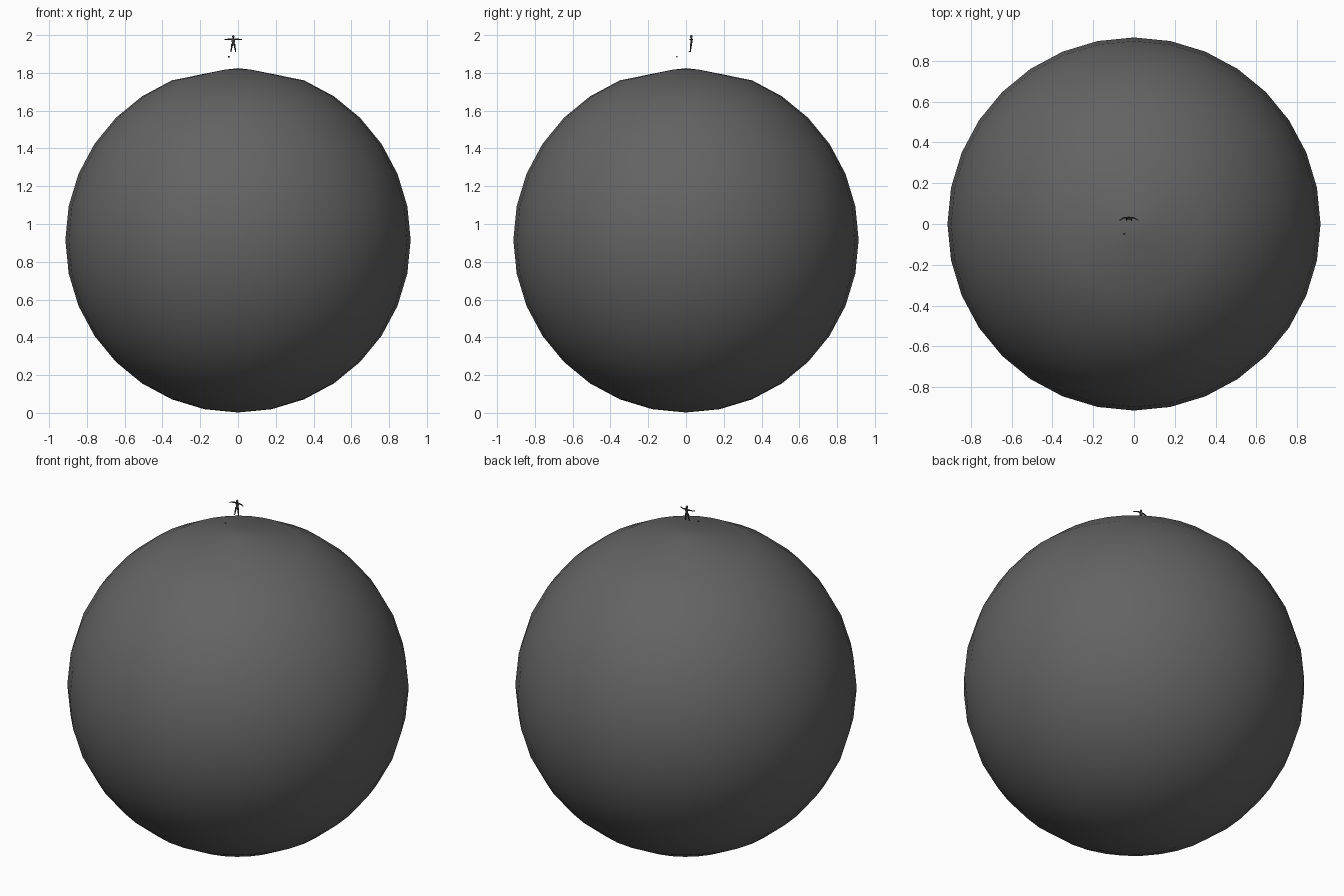
import bpy
import bmesh
from math import pi, sin, cos
from mathutils import Vector

cube = bpy.data.objects.get("Cube")
if cube:
    bpy.data.objects.remove(cube, do_unlink=True)


def material(name, value):
    mat = bpy.data.materials.new(name)
    mat.use_nodes = True
    colour = (value, value, value, 1)
    mat.diffuse_color = colour
    mat.node_tree.nodes["Principled BSDF"].inputs["Base Color"].default_value = colour
    return mat


grey = material("stone grey", 0.125)
dark = material("dark grey", 0.05)


def finish(obj, name, mat):
    obj.name = name
    obj.data.materials.append(mat)
    for face in obj.data.polygons:
        face.use_smooth = True
    return obj


def ball(name, centre, size, mat, segments=12, rings=8):
    bpy.ops.mesh.primitive_uv_sphere_add(segments=segments, ring_count=rings, radius=1)
    obj = bpy.context.object
    for v in obj.data.vertices:
        v.co = Vector([c * s for c, s in zip(v.co, size)])
    obj.location = centre
    return finish(obj, name, mat)


def limb(name, start, end, r_start, r_end, mat, flat=1.0):
    """Tapered round bar between two points."""
    start, end = Vector(start), Vector(end)
    axis = end - start
    bm = bmesh.new()
    bmesh.ops.create_cone(bm, cap_ends=True, segments=10, radius1=r_start,
                          radius2=r_end, depth=axis.length)
    bmesh.ops.rotate(bm, verts=bm.verts, matrix=axis.to_track_quat("Z", "Y").to_matrix())
    for v in bm.verts:
        v.co.y *= flat
    mesh = bpy.data.meshes.new(name)
    bm.to_mesh(mesh)
    bm.free()
    obj = bpy.data.objects.new(name, mesh)
    bpy.context.collection.objects.link(obj)
    obj.location = (start + end) / 2
    finish(obj, name, mat)
    bpy.context.view_layer.objects.active = obj
    for other in bpy.context.selected_objects:
        other.select_set(False)
    obj.select_set(True)
    bpy.ops.object.shade_smooth_by_angle()
    return obj


# Great globe, with its uppermost ring drawn in to a small, low crown
R, MID = 0.914, 0.916
globe = ball("globe", (0, 0, MID), (R, R, R), grey, 32, 16)
for v in globe.data.vertices:
    if v.co.z > R * 0.999:
        v.co.z = 1.825 - MID
    elif v.co.z > R * cos(pi / 12):
        shrink = 0.07 / (R * sin(pi / 16))
        v.co.x *= shrink
        v.co.y *= shrink
        v.co.z = 1.817 - MID

# Small standing figure with outstretched arms
X = -0.025
ball("head", (X, 0.028, 1.992), (0.006, 0.007, 0.008), dark)
limb("neck", (X, 0.03, 1.977), (X, 0.029, 1.988), 0.003, 0.003, dark)
limb("torso", (X, 0.027, 1.953), (X, 0.031, 1.981), 0.007, 0.011, dark, 0.6)
ball("hips", (X, 0.027, 1.953), (0.009, 0.006, 0.006), dark)
for side, s in (("left", 1), ("right", -1)):
    def at(dx, y, z):
        return (X + s * dx, y, z)
    limb(side + "_upper_arm", at(0.008, 0.031, 1.979), at(0.025, 0.030, 1.978), 0.0042, 0.0034, dark)
    limb(side + "_forearm", at(0.025, 0.030, 1.978), at(0.040, 0.022, 1.977), 0.0034, 0.0024, dark)
    ball(side + "_hand", at(0.043, 0.020, 1.977), (0.005, 0.003, 0.002), dark)
    limb(side + "_thigh", at(0.005, 0.027, 1.954), at(0.009, 0.025, 1.934), 0.0055, 0.004, dark)
    limb(side + "_shin", at(0.009, 0.025, 1.934), at(0.012, 0.023, 1.914), 0.004, 0.0027, dark)
    ball(side + "_foot", at(0.012, 0.020, 1.913), (0.003, 0.006, 0.003), dark)

# Tiny floating pebble
ball("pebble", (-0.048, -0.048, 1.885), (0.006, 0.004, 0.004), dark)
